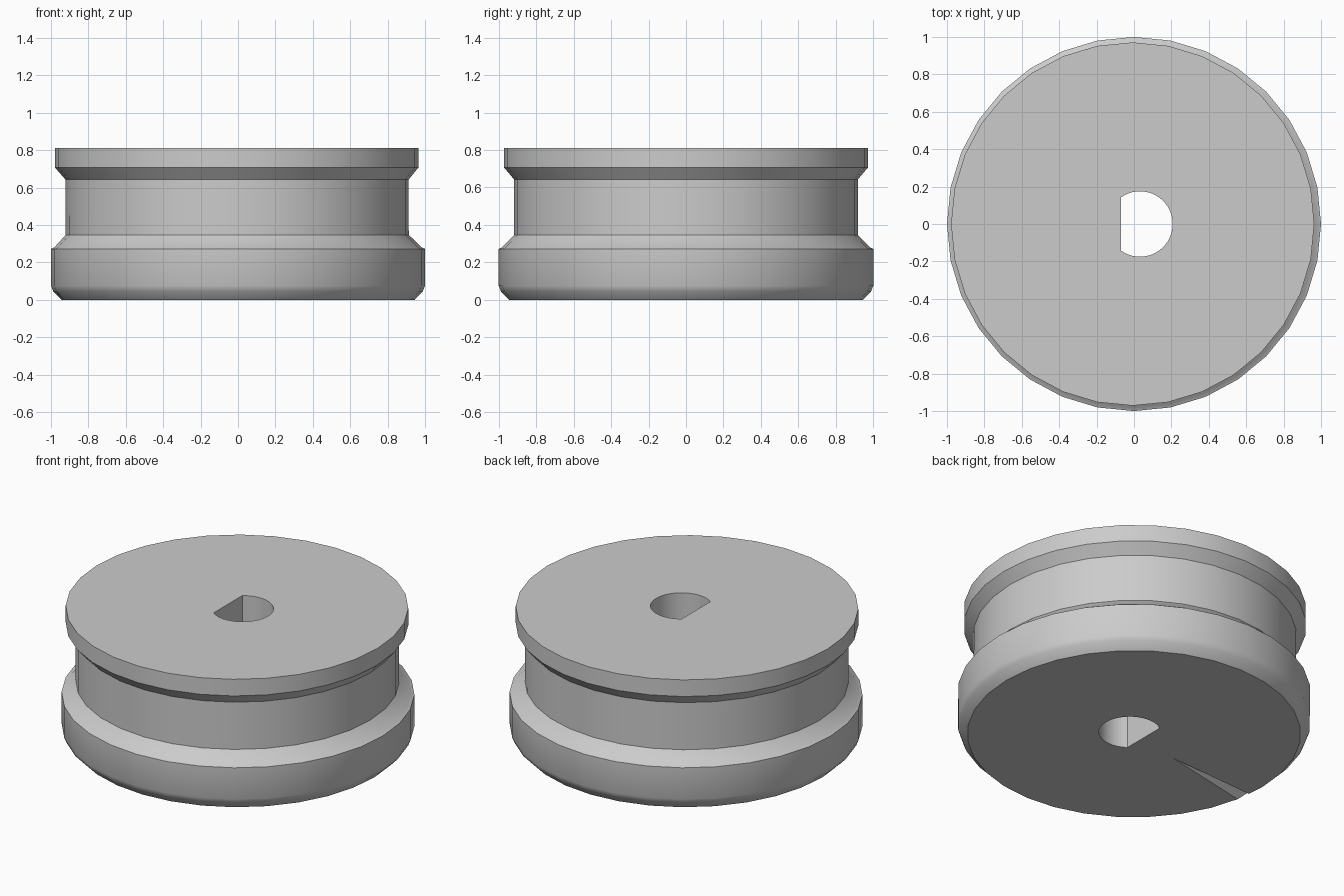
import bpy
import bmesh
from math import cos, sin, pi, acos, radians
from mathutils import Vector

cube = bpy.data.objects.get("Cube")
if cube:
    bpy.data.objects.remove(cube, do_unlink=True)

SIDES = 32

grey = bpy.data.materials.new("light_grey")
grey.use_nodes = True
grey.diffuse_color = (0.6, 0.6, 0.6, 1)
grey.node_tree.nodes["Principled BSDF"].inputs["Base Color"].default_value = (0.6, 0.6, 0.6, 1)


def make_object(name, bm):
    bmesh.ops.recalc_face_normals(bm, faces=bm.faces)
    mesh = bpy.data.meshes.new(name)
    bm.to_mesh(mesh)
    bm.free()
    mesh.materials.append(grey)
    obj = bpy.data.objects.new(name, mesh)
    bpy.context.collection.objects.link(obj)
    return obj


def stacked_rings(name, rings):
    """Skin a stack of equal-length rings and cap both ends."""
    bm = bmesh.new()
    loops = [[bm.verts.new(p) for p in ring] for ring in rings]
    for a, b in zip(loops, loops[1:]):
        for i in range(len(a)):
            j = (i + 1) % len(a)
            bm.faces.new((a[i], a[j], b[j], b[i]))
    bm.faces.new(loops[0])
    bm.faces.new(loops[-1])
    return make_object(name, bm)


# Turned body: rounded base flange, recessed neck, top flange (radius, height, x offset)
profile = [(0.945, 0, 0), (0.988, 0.045, 0), (1, 0.075, 0), (1, 0.272, 0),
           (0.982, 0.28, 0), (0.917, 0.347, -0.004), (0.917, 0.642, -0.005),
           (0.971, 0.706, -0.007), (0.971, 0.81, -0.007)]
body = stacked_rings("grooved_wheel", [
    [(r * cos(2 * pi * i / SIDES) + dx, r * sin(2 * pi * i / SIDES), z) for i in range(SIDES)]
    for r, z, dx in profile])

# D-shaped shaft hole
HOLE_R, HOLE_X, FLAT_X = 0.175, 0.032, -0.07
half = acos((FLAT_X - HOLE_X) / HOLE_R)
arc = [-half + 2 * half * i / SIDES for i in range(SIDES + 1)]
hole = stacked_rings("shaft_hole_cutter", [
    [(HOLE_X + HOLE_R * cos(a), HOLE_R * sin(a), z) for a in arc] for z in (-0.1, 1)])

# Tapered index notch under the base
bm = bmesh.new()
tip = Vector((-0.335, -0.066, -0.001))
rim = [Vector((-0.90, -0.185, -0.001)), Vector((-0.943, -0.102, -0.001)), Vector((-0.92, -0.15, 0.04))]
corners = [bm.verts.new(p) for p in [tip] + [tip + (p - tip) * 1.25 for p in rim]]
for skip in range(4):
    bm.faces.new([v for i, v in enumerate(corners) if i != skip])
notch = make_object("index_notch_cutter", bm)

# Cut both and discard the cutters
for cutter in (hole, notch):
    cutter.hide_render = True
    mod = body.modifiers.new("cut", "BOOLEAN")
    mod.operation = "DIFFERENCE"
    mod.solver = "EXACT"
    mod.object = cutter
bpy.context.view_layer.update()
cut_mesh = bpy.data.meshes.new_from_object(body.evaluated_get(bpy.context.evaluated_depsgraph_get()))
body.modifiers.clear()
body.data = cut_mesh
for cutter in (hole, notch):
    bpy.data.objects.remove(cutter, do_unlink=True)

# Smooth round surfaces, crisp profile edges
for o in bpy.context.selected_objects:
    o.select_set(False)
body.select_set(True)
bpy.context.view_layer.objects.active = body
bpy.ops.object.shade_smooth_by_angle(angle=radians(30))
